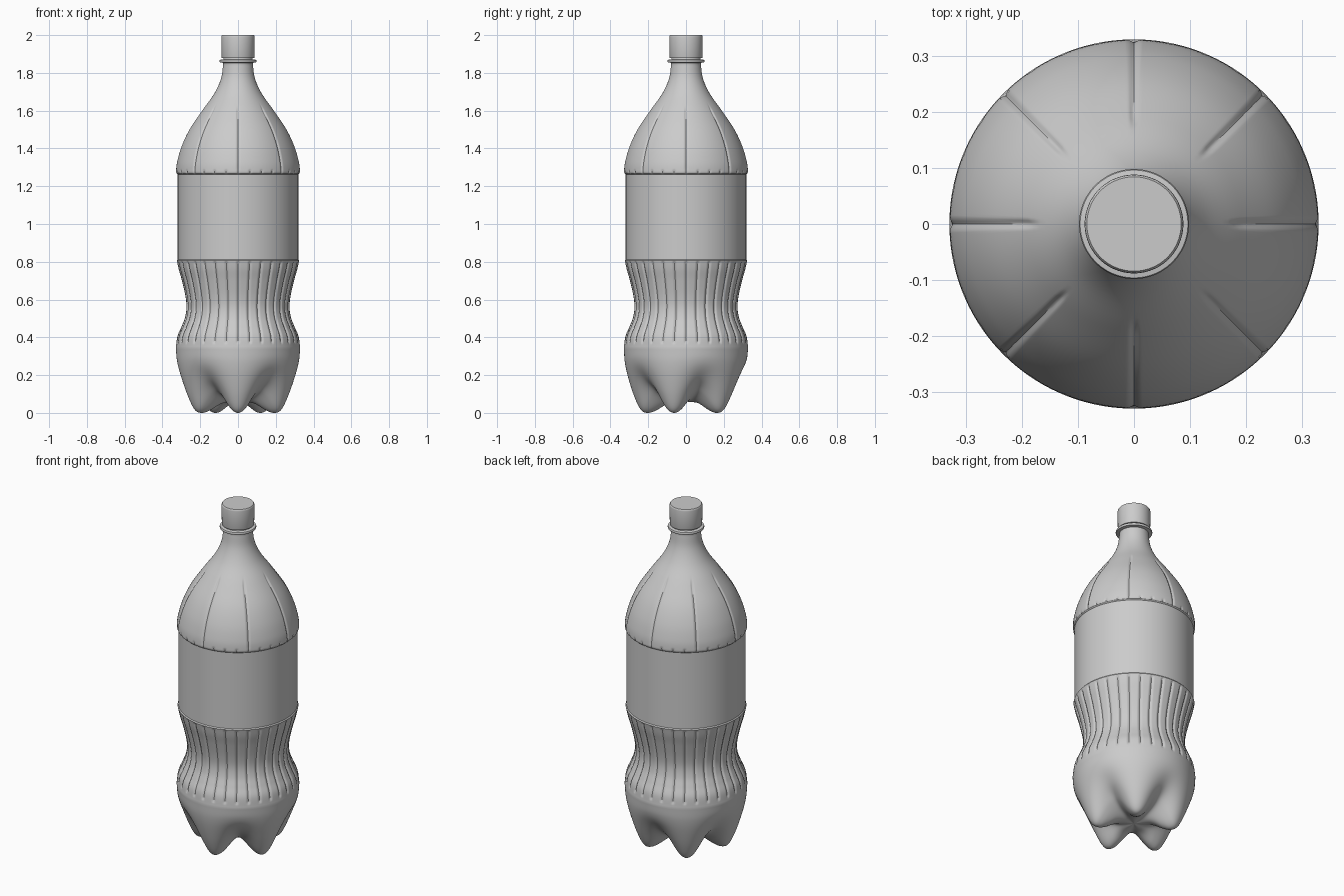
import bpy, bmesh, math
from mathutils import Vector

if "Cube" in bpy.data.objects:
    bpy.data.objects.remove(bpy.data.objects["Cube"])

SEG = 384


def spline(pts, n):
    """Smooth Catmull-Rom curve through (r, z) points, n steps per span."""
    p = [Vector(q) for q in pts]
    p = [2 * p[0] - p[1]] + p + [2 * p[-1] - p[-2]]
    out = []
    for i in range(1, len(p) - 2):
        a, b, c, d = p[i - 1:i + 3]
        for k in range(n):
            t = k / n
            out.append(0.5 * (2 * b + (c - a) * t + (2 * a - 5 * b + 4 * c - d) * t * t
                              + (3 * b - a - 3 * c + d) * t ** 3))
    return out + [p[-2]]


def lathe(name, rows, seg, angle=35):
    """Skin rows; each row is a function of angle giving (r, z). Ends are capped."""
    bm = bmesh.new()
    rings = []
    for row in rows:
        ring = []
        for j in range(seg):
            a = 2 * math.pi * j / seg
            r, z = row(a)
            ring.append(bm.verts.new((r * math.cos(a), r * math.sin(a), z)))
        rings.append(ring)
    for lo, hi in zip(rings, rings[1:]):
        for j in range(seg):
            k = (j + 1) % seg
            bm.faces.new((lo[j], lo[k], hi[k], hi[j]))
    bm.faces.new(rings[0][::-1])
    bm.faces.new(rings[-1])
    me = bpy.data.meshes.new(name)
    bm.to_mesh(me)
    bm.free()
    ob = bpy.data.objects.new(name, me)
    bpy.context.collection.objects.link(ob)
    bpy.context.view_layer.objects.active = ob
    ob.select_set(True)
    bpy.ops.object.shade_smooth_by_angle(angle=math.radians(angle))
    ob.select_set(False)
    return ob


def groove(a, r, z, count, z0, z1, half, depth):
    """Depth of evenly spaced round-ended vertical flutes at this point."""
    step = 2 * math.pi / count
    side = ((a + step / 2) % step - step / 2) * r
    end = max(z0 + half - z, z - z1 + half, 0)
    d = math.hypot(side, end) / half
    return depth * (1 + math.cos(math.pi * d)) / 2 if d < 1 else 0


def wall_row(p):
    def row(a):
        r, z = p
        cut = (groove(a, r, z, 32, 0.365, 0.805, 0.012, 0.007)
               + groove(a, r, z, 8, 1.28, 1.62, 0.011, 0.006)
               + groove(a, r, z, 32, 1.262, 1.29, 0.010, 0.005))
        return r - cut, z
    return row


def base_row(foot, valley):
    def row(a):
        w = (1 + math.cos(5 * (a + math.pi / 2))) / 2
        q = valley.lerp(foot, w)
        return q.x, q.y
    return row


# five-footed base: blend between a foot section and a valley section
foot = spline([(0.004, 0.06), (0.09, 0.05), (0.16, 0.012), (0.205, 0.0), (0.24, 0.018),
               (0.275, 0.09), (0.307, 0.19), (0.324, 0.27), (0.329, 0.345)], 7)
valley = spline([(0.004, 0.06), (0.075, 0.066), (0.135, 0.085), (0.18, 0.108), (0.215, 0.135),
                 (0.262, 0.18), (0.302, 0.235), (0.322, 0.285), (0.329, 0.345)], 7)
rows = [base_row(f, v) for f, v in zip(foot, valley)]

# waist, recessed label panel, shoulder and neck
waist = spline([(0.329, 0.345), (0.321, 0.405), (0.300, 0.455), (0.281, 0.505), (0.273, 0.56),
                (0.279, 0.62), (0.297, 0.70), (0.314, 0.76), (0.324, 0.806)], 8)
panel = [Vector(p) for p in [(0.319, 0.812), (0.319, 1.262)]]
shoulder = spline([(0.326, 1.268), (0.328, 1.282), (0.322, 1.33), (0.299, 1.41), (0.257, 1.50),
                   (0.190, 1.60), (0.126, 1.69), (0.090, 1.77), (0.078, 1.85)], 6)
flange = [Vector(p) for p in [(0.079, 1.853), (0.096, 1.856), (0.098, 1.860), (0.098, 1.865),
                              (0.096, 1.869), (0.078, 1.872), (0.076, 1.89)]]
rows += [wall_row(p) for p in waist[1:] + panel + shoulder + flange]
lathe("bottle_body", rows, SEG)

# screw cap
cap = [(0.082, 1.878), (0.086, 1.879), (0.087, 1.882), (0.088, 1.99),
       (0.087, 1.996), (0.084, 2.0), (0.004, 2.0)]
lathe("screw_cap", [lambda a, p=p: p for p in cap], 96)
